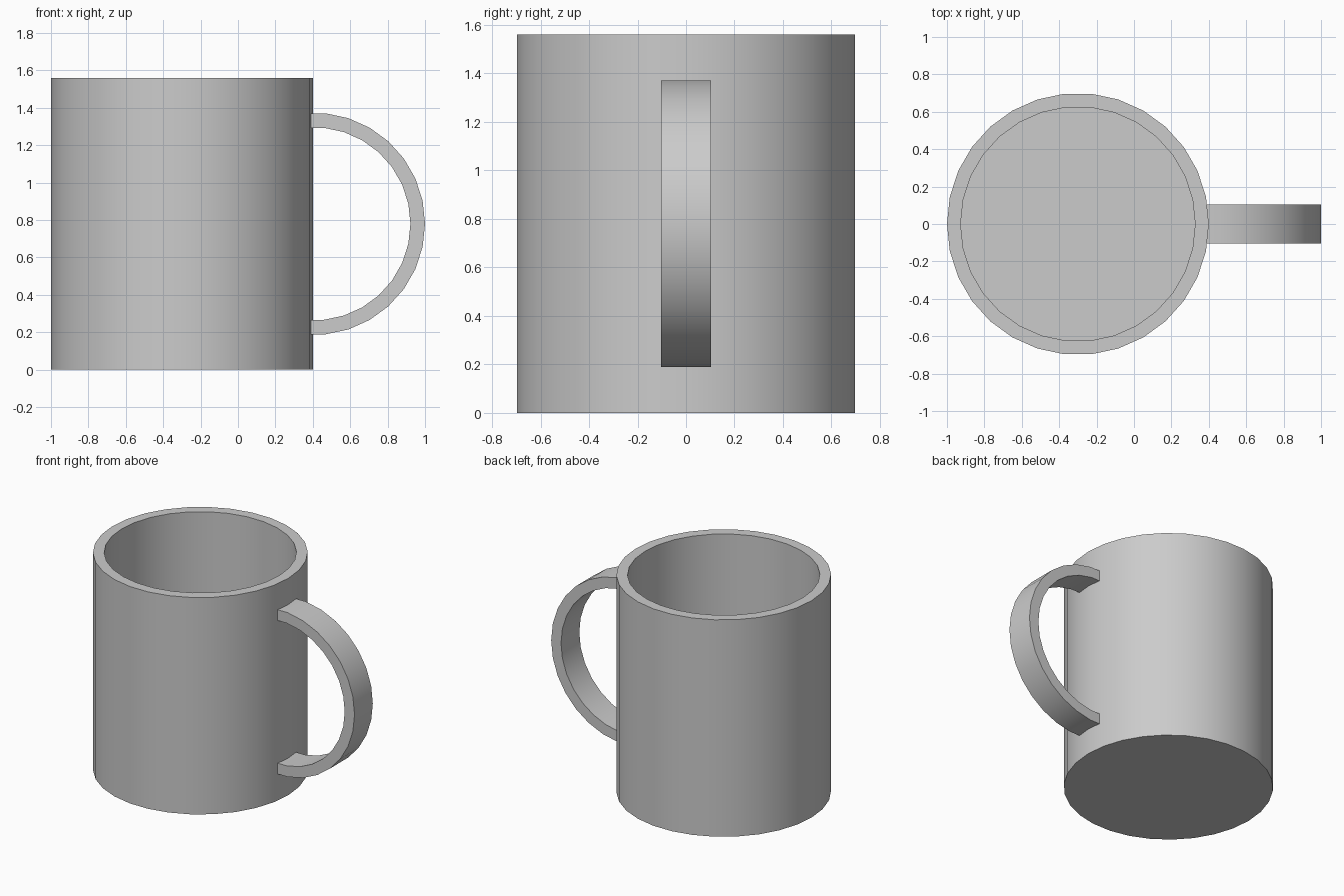
import bpy, bmesh
from math import cos, sin, radians, pi
from mathutils import Matrix, Vector

cube = bpy.data.objects.get("Cube")
if cube:
    bpy.data.objects.remove(cube, do_unlink=True)

SIDES = 30
HEIGHT, OUTER, INNER, FLOOR = 1.56, 0.70, 0.627, 0.075
CUP_X = -0.30

# One grey material for the whole mug
grey = bpy.data.materials.new("plain grey")
grey.use_nodes = True
colour = (0.6, 0.6, 0.6, 1)
grey.diffuse_color = colour
grey.node_tree.nodes["Principled BSDF"].inputs["Base Color"].default_value = colour


def finish(bm, name):
    bmesh.ops.recalc_face_normals(bm, faces=bm.faces)
    mesh = bpy.data.meshes.new(name)
    bm.to_mesh(mesh)
    bm.free()
    mesh.materials.append(grey)
    obj = bpy.data.objects.new(name, mesh)
    bpy.context.collection.objects.link(obj)
    bpy.ops.object.select_all(action='DESELECT')
    obj.select_set(True)
    bpy.context.view_layer.objects.active = obj
    bpy.ops.object.shade_smooth_by_angle(angle=radians(30))
    return obj


# Cup: a wall profile spun around the vertical axis
bm = bmesh.new()
profile = [(OUTER, 0), (OUTER, HEIGHT), (INNER, HEIGHT), (INNER, FLOOR)]
rings = [[bm.verts.new((CUP_X + r * cos(2 * pi * i / SIDES),
                        r * sin(2 * pi * i / SIDES), z))
          for i in range(SIDES)] for r, z in profile]
for low, high in zip(rings, rings[1:]):
    for i in range(SIDES):
        j = (i + 1) % SIDES
        bm.faces.new((low[i], low[j], high[j], high[i]))
bm.faces.new(rings[0])
bm.faces.new(rings[-1])
finish(bm, "cup")

# Handle: a flat strap swept around a half circle, ends buried in the wall
bm = bmesh.new()
centre = Vector((0.406, 0, HEIGHT / 2))
section = [(0.594, -0.104), (0.594, 0.104), (0.516, 0.104), (0.516, -0.104)]
loop = [bm.verts.new(centre + Vector((r, y, 0))) for r, y in section]
start = bm.faces.new(loop)
step = 2 * pi / SIDES
bmesh.ops.rotate(bm, verts=bm.verts, cent=centre,
                 matrix=Matrix.Rotation(step * 8, 3, 'Y'))
bmesh.ops.spin(bm, geom=[start] + loop + list(start.edges), cent=centre,
               axis=(0, 1, 0), angle=-step * 16, steps=16)
bmesh.ops.remove_doubles(bm, verts=bm.verts, dist=0.0001)
finish(bm, "handle")
